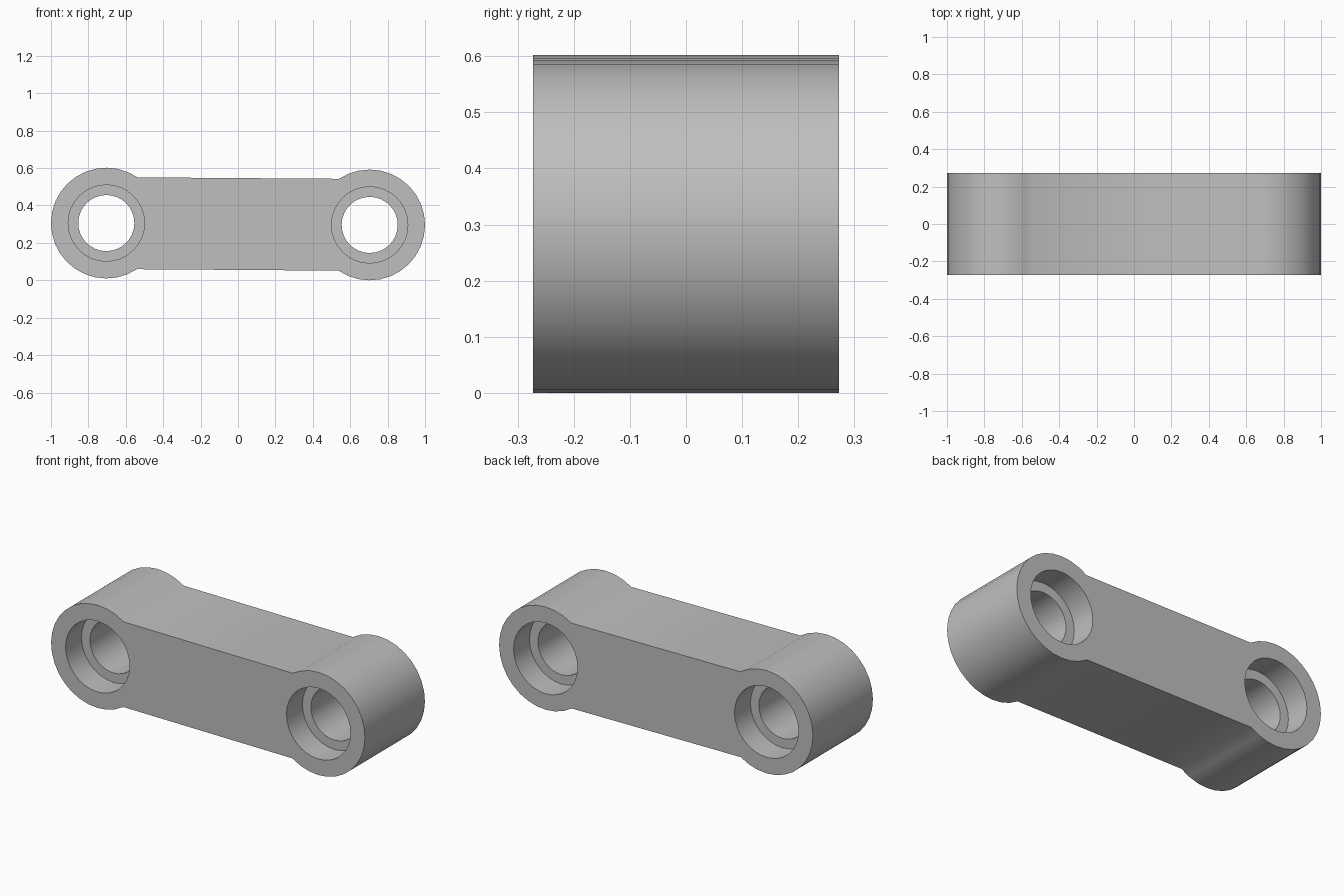
import bpy, bmesh, math
from mathutils import Matrix

if "Cube" in bpy.data.objects:
    bpy.data.objects.remove(bpy.data.objects["Cube"])

HALF_C, R = 0.704, 0.296          # boss centre offset and radius
WEB, HALF_D = 0.2455, 0.273       # web half height, half depth
BORE, COUNTER, STEP = 0.15, 0.204, 0.145
TILT = math.atan2(0.010, 2 * HALF_C)   # link leans slightly to the right

grey = bpy.data.materials.new("grey")
grey.diffuse_color = (0.52, 0.52, 0.52, 1)
grey.use_nodes = True
grey.node_tree.nodes["Principled BSDF"].inputs["Base Color"].default_value = grey.diffuse_color


def make_object(name, bm):
    bmesh.ops.recalc_face_normals(bm, faces=bm.faces[:])
    mesh = bpy.data.meshes.new(name)
    bm.to_mesh(mesh)
    bm.free()
    mesh.materials.append(grey)
    ob = bpy.data.objects.new(name, mesh)
    bpy.context.collection.objects.link(ob)
    return ob


# Link body: two round bosses joined by a flat web, extruded in depth
a = math.asin(WEB / R)
segs = 22
arc = [a + (2 * math.pi - 2 * a) * i / segs for i in range(segs + 1)]
left = [(-HALF_C + R * math.cos(t), R * math.sin(t)) for t in arc]
outline = left + [(-x, -z) for x, z in left]
bm = bmesh.new()
face = bm.faces.new([bm.verts.new((x, -HALF_D, z)) for x, z in outline])
new = bmesh.ops.extrude_face_region(bm, geom=[face])["geom"]
bmesh.ops.translate(bm, vec=(0, 2 * HALF_D, 0),
                    verts=[g for g in new if isinstance(g, bmesh.types.BMVert)])
link = make_object("link_body", bm)


# Stepped bore: through hole with a counterbore on both faces
def bore_cutter(x):
    y = HALF_D - STEP
    profile = [(-HALF_D - 0.1, COUNTER), (-y, COUNTER), (-y, BORE),
               (y, BORE), (y, COUNTER), (HALF_D + 0.1, COUNTER)]
    n = 32
    bm = bmesh.new()
    rings = [[bm.verts.new((x + r * math.cos(2 * math.pi * i / n), py,
                            r * math.sin(2 * math.pi * i / n)))
              for i in range(n)] for py, r in profile]
    for p, q in zip(rings, rings[1:]):
        for i in range(n):
            j = (i + 1) % n
            bm.faces.new((p[i], p[j], q[j], q[i]))
    bm.faces.new(rings[0])
    bm.faces.new(rings[-1])
    cutter = make_object("bore_cutter", bm)
    cutter.hide_render = True
    return cutter


bpy.context.view_layer.objects.active = link
for side in (-1, 1):
    cutter = bore_cutter(side * HALF_C)
    mod = link.modifiers.new("bore", "BOOLEAN")
    mod.operation, mod.solver, mod.object = "DIFFERENCE", "EXACT", cutter
    bpy.ops.object.modifier_apply(modifier=mod.name)
    bpy.data.objects.remove(cutter)

# Lean the link, rest it on the ground and smooth its round walls
link.data.transform(Matrix.Translation((0, 0, R + 0.005)) @ Matrix.Rotation(TILT, 4, "Y"))
low = min(v.co.z for v in link.data.vertices)
link.data.transform(Matrix.Translation((0, 0, -low)))
link.select_set(True)
bpy.ops.object.shade_smooth_by_angle(angle=math.radians(30))
